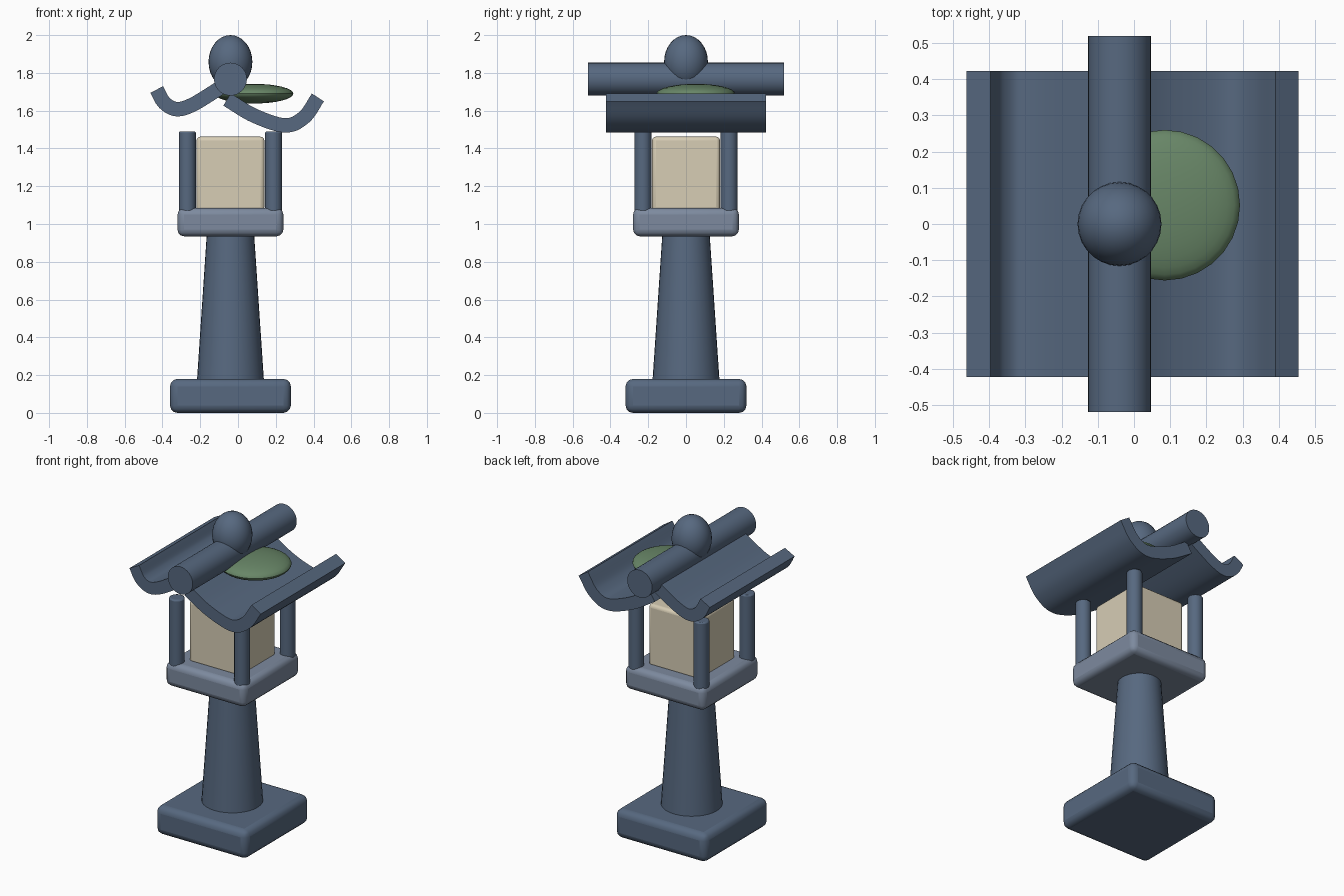
import bpy, bmesh, math
from mathutils import Vector
from mathutils.geometry import interpolate_bezier

cube = bpy.data.objects.get("Cube")
if cube:
    bpy.data.objects.remove(cube, do_unlink=True)

CX = -0.04  # axis of the lantern


def material(name, color):
    m = bpy.data.materials.new(name)
    m.use_nodes = True
    m.diffuse_color = (*color, 1)
    m.node_tree.nodes["Principled BSDF"].inputs["Base Color"].default_value = (*color, 1)
    return m


slate = material("slate", (0.095, 0.14, 0.215))
pale_stone = material("pale stone", (0.205, 0.255, 0.345))
paper = material("warm paper", (0.68, 0.61, 0.46))
moss_green = material("moss green", (0.138, 0.238, 0.135))


def finish(obj, name, mat, smooth=True):
    obj.name = name
    obj.data.materials.append(mat)
    if smooth:
        bpy.ops.object.select_all(action='DESELECT')
        obj.select_set(True)
        bpy.context.view_layer.objects.active = obj
        bpy.ops.object.shade_smooth_by_angle(angle=math.radians(35))
    return obj


def block(name, width, z0, z1, bevel, mat):
    bpy.ops.mesh.primitive_cube_add(size=1, location=(CX, 0, (z0 + z1) / 2))
    obj = bpy.context.object
    obj.scale = (width, width, z1 - z0)
    bpy.ops.object.transform_apply(location=False, rotation=False, scale=True)
    mod = obj.modifiers.new("rounded edges", 'BEVEL')
    mod.width, mod.segments = bevel, 3
    return finish(obj, name, mat)


def tapered(name, r0, r1, length, location, mat, rotation=(0, 0, 0), bevel=0):
    bpy.ops.mesh.primitive_cone_add(vertices=32, radius1=r0, radius2=r1, depth=length,
                                    location=location, rotation=rotation)
    obj = bpy.context.object
    if bevel:
        mod = obj.modifiers.new("rounded rim", 'BEVEL')
        mod.width, mod.segments = bevel, 2
    return finish(obj, name, mat)


def ellipsoid(name, location, radii, mat):
    bpy.ops.mesh.primitive_uv_sphere_add(segments=28, ring_count=16, radius=1, location=location)
    obj = bpy.context.object
    obj.scale = radii
    bpy.ops.object.transform_apply(location=False, rotation=False, scale=True)
    return finish(obj, name, mat)


def roof_panel(name, path, half_depth=0.423, thickness=0.076):
    # Smooth centre line through the path, thickened and swept front to back
    pts = [Vector(p) for p in path]
    ext = [2 * pts[0] - pts[1]] + pts + [2 * pts[-1] - pts[-2]]
    line = []
    for a, b, c, d in zip(ext, ext[1:], ext[2:], ext[3:]):
        line += interpolate_bezier(b, b + (c - a) / 6, c - (d - b) / 6, c, 8)[:-1]
    line = [Vector(p[:2]) for p in line] + [pts[-1]]
    top, bottom = [], []
    for i, p in enumerate(line):
        t = (line[min(i + 1, len(line) - 1)] - line[max(i - 1, 0)]).normalized()
        n = Vector((-t.y, t.x)) * thickness / 2
        top.append(p + n)
        bottom.append(p - n)
    bm = bmesh.new()
    rows = [[[bm.verts.new((p.x, y, p.y)) for p in side] for side in (top, bottom)]
            for y in (-half_depth, half_depth)]
    (ft, fb), (bt, bb) = rows
    for a, b in ((ft, bt), (bb, fb), (fb, ft), (bt, bb)):
        for i in range(len(line) - 1):
            bm.faces.new((a[i], a[i + 1], b[i + 1], b[i]))
    for i in (0, -1):
        bm.faces.new((ft[i], bt[i], bb[i], fb[i]))
    bmesh.ops.recalc_face_normals(bm, faces=bm.faces)
    mesh = bpy.data.meshes.new(name)
    bm.to_mesh(mesh)
    bm.free()
    obj = bpy.data.objects.new(name, mesh)
    bpy.context.collection.objects.link(obj)
    return finish(obj, name, slate)


# Foot, column and platform
block("base", 0.64, 0.0, 0.18, 0.04, slate)
tapered("column", 0.178, 0.125, 0.79, (CX, 0, 0.555), slate)
block("platform", 0.56, 0.935, 1.085, 0.035, pale_stone)

# Light box with four corner posts
block("light_box", 0.36, 1.07, 1.462, 0.02, paper)
for sx, side in ((-1, "right"), (1, "left")):
    for sy, end in ((-1, "front"), (1, "back")):
        tapered(f"post_{end}_{side}", 0.045, 0.045, 0.43,
                (CX + sx * 0.228, sy * 0.228, 1.275), slate, bevel=0.008)

# Curved roof panels
roof_panel("roof_panel_left", [(-0.058, 1.659), (0.087, 1.573), (0.25, 1.522),
                               (0.352, 1.567), (0.423, 1.67)])
roof_panel("roof_panel_right", [(-0.43, 1.712), (-0.39, 1.642), (-0.325, 1.608),
                                (-0.24, 1.632), (-0.11, 1.711), (-0.04, 1.757)])

# Ridge pole, finial and moss patch
tapered("ridge_pole", 0.087, 0.087, 1.04, (CX, 0, 1.767), slate, (math.pi / 2, 0, 0))
ellipsoid("finial", (CX, 0, 1.858), (0.116, 0.116, 0.142), slate)
ellipsoid("moss_patch", (0.085, 0.052, 1.69), (0.208, 0.208, 0.052), moss_green)
